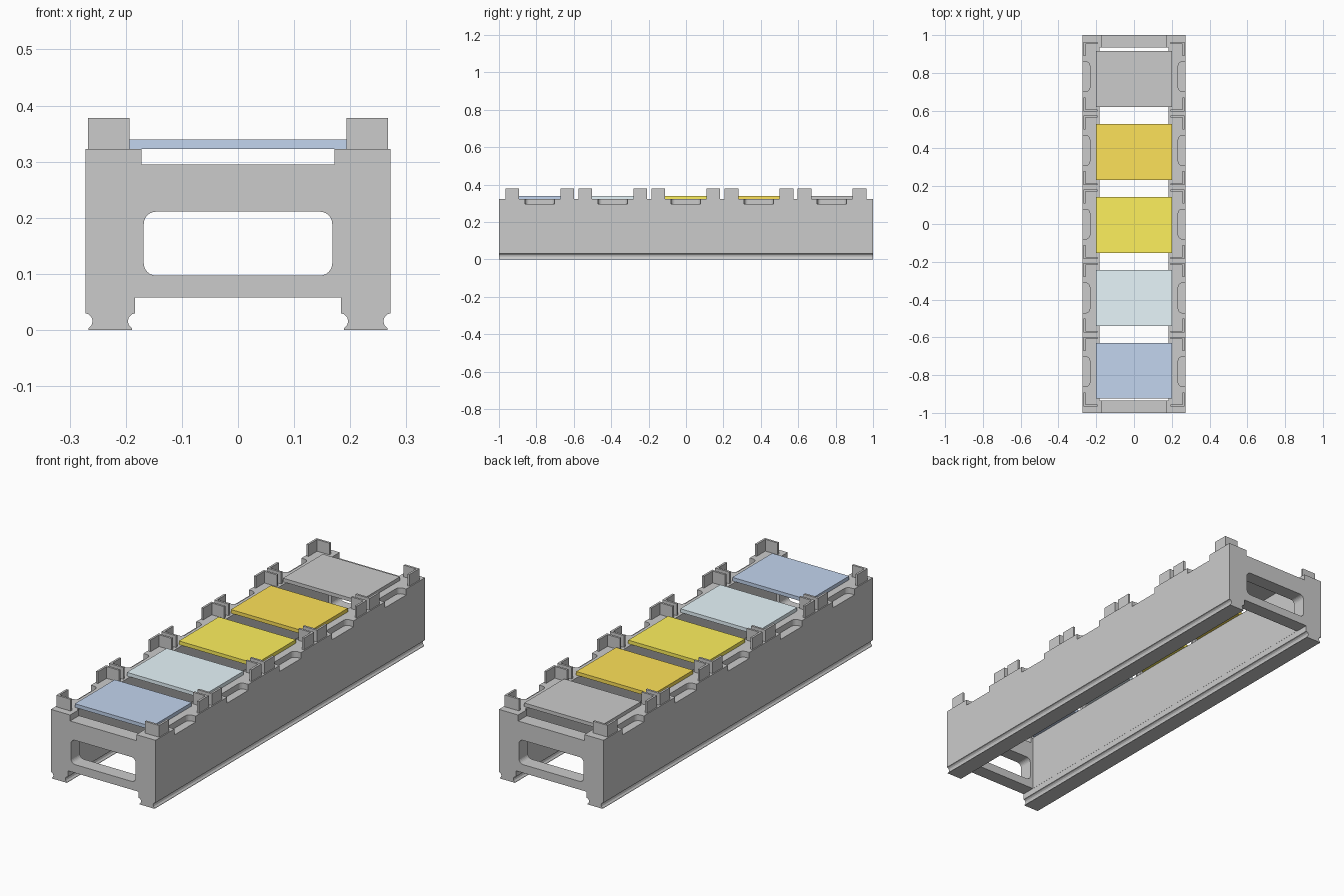
import bpy, bmesh, math
from mathutils import Vector

if "Cube" in bpy.data.objects:
    bpy.data.objects.remove(bpy.data.objects["Cube"])


def prism(name, outlines, axis, lo, hi):
    """Extrude closed 2D outlines along y (outline = x,z) or z (outline = x,y)."""
    bm = bmesh.new()
    put = (lambda a, b, t: Vector((a, t, b))) if axis == 'y' else (lambda a, b, t: Vector((a, b, t)))
    for pts in outlines:
        face = bm.faces.new([bm.verts.new(put(a, b, lo)) for a, b in pts])
        ext = bmesh.ops.extrude_face_region(bm, geom=[face])
        verts = [g for g in ext['geom'] if isinstance(g, bmesh.types.BMVert)]
        bmesh.ops.translate(bm, verts=verts, vec=put(0, 0, hi - lo))
    bmesh.ops.recalc_face_normals(bm, faces=bm.faces)
    mesh = bpy.data.meshes.new(name)
    bm.to_mesh(mesh)
    bm.free()
    ob = bpy.data.objects.new(name, mesh)
    bpy.context.collection.objects.link(ob)
    return ob


def rect(x0, x1, y0, y1, r=0.0, steps=6):
    """Rectangle outline with optional rounded corners."""
    if r == 0:
        return [(x0, y0), (x1, y0), (x1, y1), (x0, y1)]
    pts = []
    corners = [(x1 - r, y1 - r), (x0 + r, y1 - r), (x0 + r, y0 + r), (x1 - r, y0 + r)]
    for q, (cx, cy) in enumerate(corners):
        for i in range(steps + 1):
            a = math.pi / 2 * (q + i / steps)
            pts.append((cx + r * math.cos(a), cy + r * math.sin(a)))
    return pts


def cut(target, cutter):
    mod = target.modifiers.new("cut", 'BOOLEAN')
    mod.operation = 'DIFFERENCE'
    mod.solver = 'EXACT'
    mod.object = cutter
    cutter.hide_render = True
    bpy.context.view_layer.objects.active = target
    bpy.ops.object.modifier_apply(modifier=mod.name)
    bpy.data.objects.remove(cutter)


TOP = 0.323
CELLS = [-0.001 + 0.3905 * i for i in range(-2, 3)]

# Frame: end profile with grooved feet, extruded the full length
groove = [(0.272, 0.03), (0.266, 0.028), (0.261, 0.023), (0.259, 0.016),
          (0.261, 0.009), (0.266, 0.004), (0.267, 0.0)]
mid = (0.272 + 0.1835) / 2
half = [(0.272, TOP)] + groove + [(2 * mid - x, z) for x, z in reversed(groove)] + [(0.1835, 0.058)]
frame = prism("rack_frame", [half + [(-x, z) for x, z in reversed(half)]], 'y', -1, 1)

# Hollow middle, end windows and lowered end edges
cut(frame, prism("cavity_cutter", [rect(-0.183, 0.183, -0.934, 0.934)], 'z', 0.04, 0.4))
cut(frame, prism("window_cutter", [rect(-0.168, 0.168, 0.097, 0.211, 0.022)], 'y', -1.1, 1.1))
cut(frame, prism("end_recess_cutter", [rect(-0.172, 0.172, 0.295, 0.4)], 'y', -1.1, 1.1))

# Finger pockets in the outer top edges
pockets = []
for c in CELLS:
    pockets.append(rect(0.234, 0.32, c - 0.079, c + 0.079, 0.022))
    pockets.append(rect(-0.32, -0.234, c - 0.079, c + 0.079, 0.022))
cut(frame, prism("pocket_cutter", pockets, 'z', 0.295, 0.4))

# L-shaped corner posts, four around each cell
T, ARM, HX, HY = 0.010, 0.074, 0.267, 0.184
ell = [(HX, HY), (HX - ARM, HY), (HX - ARM, HY - T), (HX - T, HY - T), (HX - T, HY - ARM), (HX, HY - ARM)]
for i, c in enumerate(CELLS):
    posts = [[(sx * x, c + sy * y) for x, y in ell] for sx in (-1, 1) for sy in (-1, 1)]
    prism(f"corner_posts_{i + 1}", posts, 'z', TOP, 0.378)

# Flat plates resting across the side walls
colours = [("blue", (0.54, 0.66, 0.86)), ("pale_blue", (0.80, 0.92, 0.97)),
           ("yellow", (0.99, 0.87, 0.11)), ("orange", (0.99, 0.76, 0.10)), ("grey", None)]
for i, (label, rgb) in enumerate(colours):
    c = -0.005 + 0.386 * (i - 2)
    plate = prism(f"{label}_plate", [rect(-0.2, 0.2, c - 0.148, c + 0.148)], 'z', TOP, 0.34)
    if rgb:
        mat = bpy.data.materials.new(label)
        mat.diffuse_color = (*rgb, 1)
        mat.use_nodes = True
        mat.node_tree.nodes["Principled BSDF"].inputs["Base Color"].default_value = mat.diffuse_color
        plate.data.materials.append(mat)
